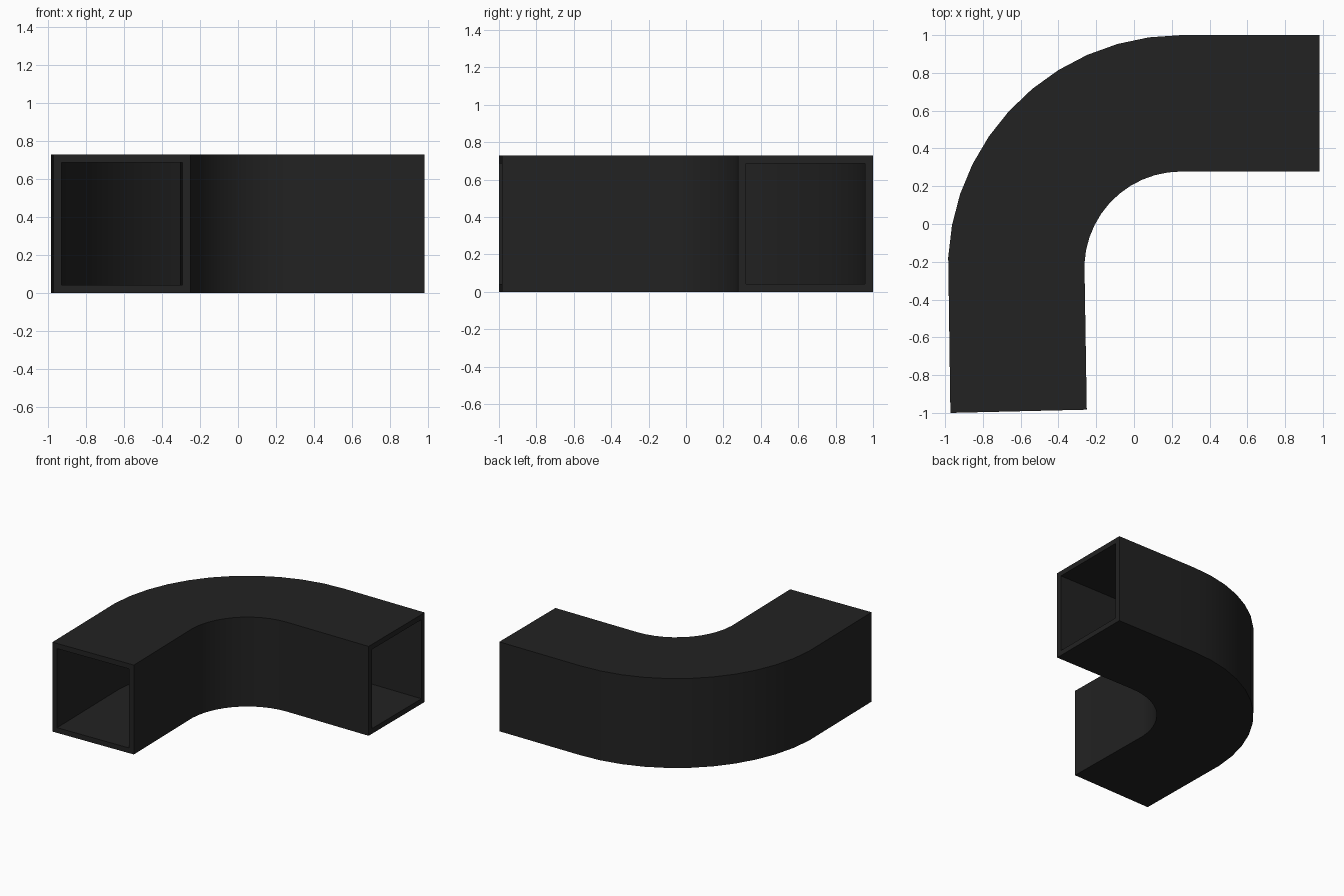
import bpy, bmesh, math

if "Cube" in bpy.data.objects:
    bpy.data.objects.remove(bpy.data.objects["Cube"])

HEIGHT, WALL = 0.728, 0.042
CX, CY = 0.25, -0.235          # centre of the bend
R_IN, R_OUT = 0.513, 1.235
STEPS, SWEEP = 11, math.radians(87.3)

dark = bpy.data.materials.new("dark charcoal")
dark.diffuse_color = (0.016, 0.016, 0.016, 1)
dark.use_nodes = True
dark.node_tree.nodes["Principled BSDF"].inputs["Base Color"].default_value = dark.diffuse_color

# Stations along the duct: (inner corner, outer corner) in plan
stations = [((0.982, CY + R_IN), (0.982, CY + R_OUT))]
for i in range(STEPS + 1):
    a = SWEEP * i / STEPS
    s, c = math.sin(a), math.cos(a)
    stations.append(((CX - R_IN * s, CY + R_IN * c), (CX - R_OUT * s, CY + R_OUT * c)))
stations.append(((-0.25, -0.983), (-0.972, -1.0)))

bm = bmesh.new()


def ring(p, q, inset):
    """Square loop between plan points p and q, shrunk by the wall thickness."""
    d = math.dist(p, q)
    ux, uy = (q[0] - p[0]) / d * inset, (q[1] - p[1]) / d * inset
    a, b = (p[0] + ux, p[1] + uy), (q[0] - ux, q[1] - uy)
    lo, hi = inset, HEIGHT - inset
    return [bm.verts.new(v) for v in ((*a, lo), (*b, lo), (*b, hi), (*a, hi))]


def bridge(r0, r1):
    for k in range(4):
        j = (k + 1) % 4
        bm.faces.new((r0[k], r0[j], r1[j], r1[k]))


# Outer skin, inner skin and the two end rims
outer = [ring(p, q, 0) for p, q in stations]
inner = [ring(p, q, WALL) for p, q in stations]
for skin in (outer, inner):
    for r0, r1 in zip(skin, skin[1:]):
        bridge(r0, r1)
bridge(outer[0], inner[0])
bridge(outer[-1], inner[-1])
bmesh.ops.recalc_face_normals(bm, faces=bm.faces)

mesh = bpy.data.meshes.new("duct_elbow")
bm.to_mesh(mesh)
bm.free()
mesh.materials.append(dark)
duct = bpy.data.objects.new("duct_elbow", mesh)
bpy.context.collection.objects.link(duct)

# Smooth bend with crisp corners
bpy.context.view_layer.objects.active = duct
duct.select_set(True)
bpy.ops.object.shade_smooth_by_angle(angle=math.radians(30))
